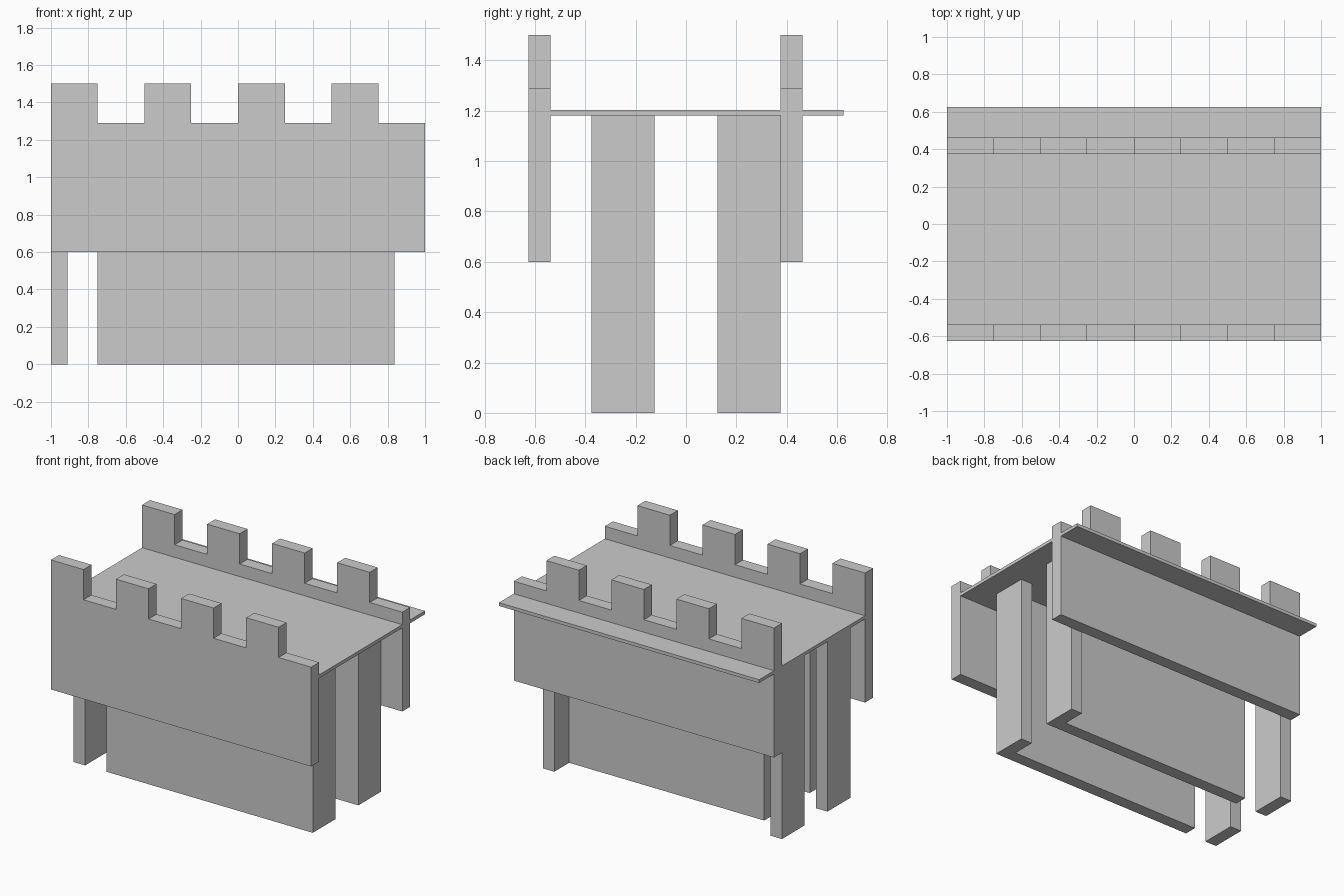
import bpy
import bmesh

if "Cube" in bpy.data.objects:
    bpy.data.objects.remove(bpy.data.objects["Cube"])

T = 0.0875          # wall thickness
DECK_LOW, DECK_TOP = 1.18, 1.203

stone = bpy.data.materials.new("light grey")
stone.diffuse_color = (0.6, 0.6, 0.6, 1)
stone.use_nodes = True
stone.node_tree.nodes["Principled BSDF"].inputs["Base Color"].default_value = stone.diffuse_color


def extrude(name, points, direction):
    """Make a solid by sweeping a flat outline along a direction."""
    bm = bmesh.new()
    face = bm.faces.new([bm.verts.new(p) for p in points])
    swept = bmesh.ops.extrude_face_region(bm, geom=[face], use_keep_orig=True)
    moved = [v for v in swept["geom"] if isinstance(v, bmesh.types.BMVert)]
    bmesh.ops.translate(bm, verts=moved, vec=direction)
    bmesh.ops.recalc_face_normals(bm, faces=bm.faces)
    mesh = bpy.data.meshes.new(name)
    bm.to_mesh(mesh)
    bm.free()
    mesh.materials.append(stone)
    obj = bpy.data.objects.new(name, mesh)
    bpy.context.collection.objects.link(obj)
    return obj


def box(name, x0, x1, y0, y1, z0, z1):
    outline = [(x0, y0, z0), (x1, y0, z0), (x1, y1, z0), (x0, y1, z0)]
    return extrude(name, outline, (0, 0, z1 - z0))


def parapet(name, y):
    """Crenellated wall: alternating merlons and gaps, 0.25 wide."""
    outline = [(-1, y, 0.6)]
    for i in range(8):
        z = 1.5 if i % 2 == 0 else 1.29
        outline += [(-1 + i * 0.25, y, z), (-0.75 + i * 0.25, y, z)]
    # join the doubled corner points into one clean outline
    outline.append((1, y, 0.6))
    return extrude(name, outline, (0, T, 0))


def l_wall(name, y):
    """Long wall with a short return at its right end."""
    outline = [(-0.75, y, 0), (0.75 + T, y, 0), (0.75 + T, y + 0.25, 0),
               (0.75, y + 0.25, 0), (0.75, y + T, 0), (-0.75, y + T, 0)]
    return extrude(name, outline, (0, 0, DECK_LOW))


# Crenellated parapets
parapet("front_parapet", -0.625)
parapet("back_parapet", 0.375)

# Deck between the parapets, and the ledge behind them
box("deck", -1, 1, -0.625 + T, 0.375, DECK_LOW, DECK_TOP)
box("back_ledge", -1, 1, 0.375 + T, 0.625, DECK_LOW, DECK_TOP)

# Supporting walls and the free-standing piers at the left end
for side, y in (("front", -0.375), ("back", 0.125)):
    l_wall(side + "_support_wall", y)
    box(side + "_pier", -1, -1 + T, y, y + 0.25, 0, DECK_LOW)
